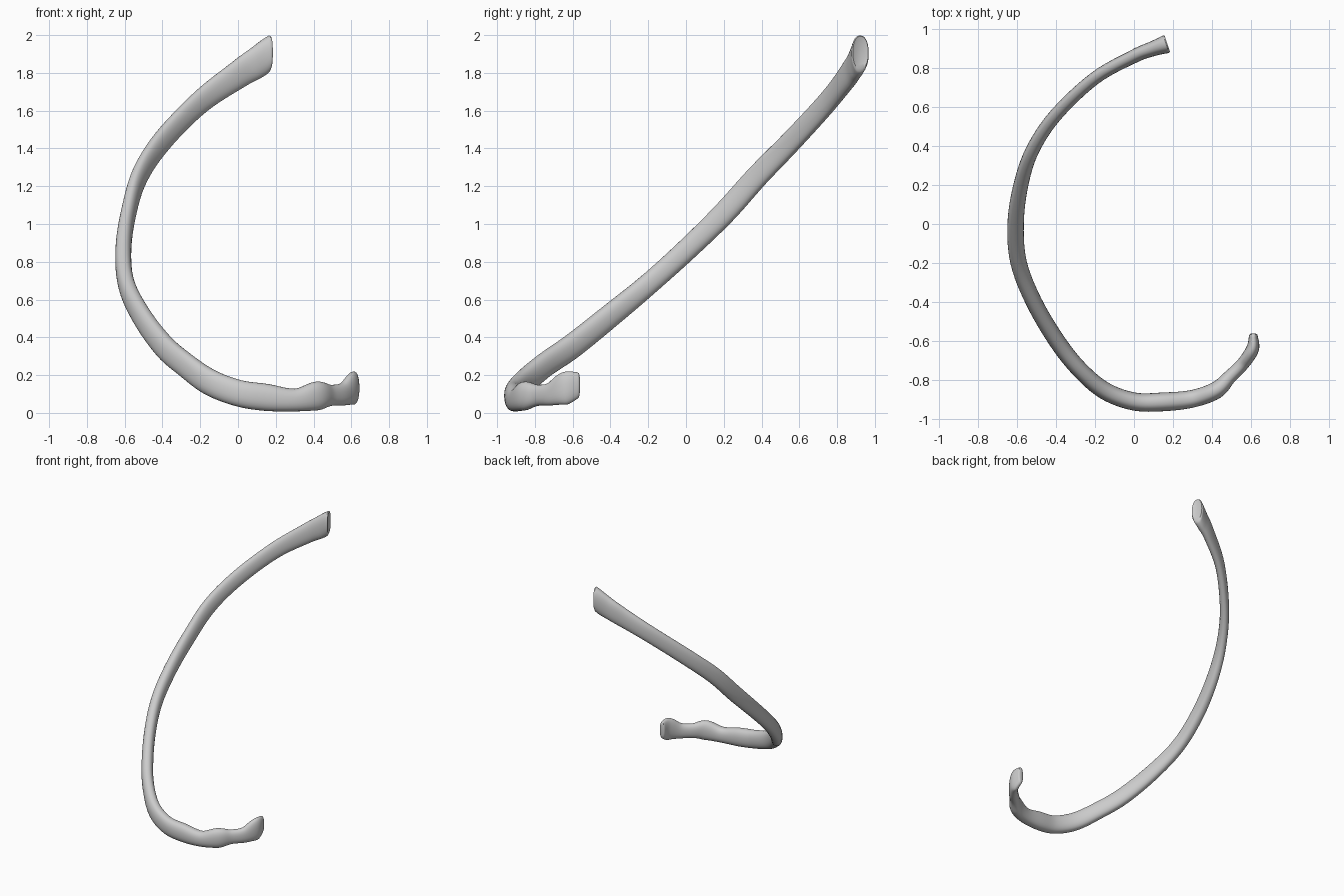
import bpy, bmesh, math
from mathutils import Vector

if "Cube" in bpy.data.objects:
    bpy.data.objects.remove(bpy.data.objects["Cube"])

# Stations along the rib: centre x, y, z, band height, band thickness
S = [
    (0.165, 0.922, 1.903, 0.190, 0.095),
    (0.10, 0.900, 1.855, 0.168, 0.078),
    (0.00, 0.860, 1.79, 0.148, 0.070),
    (-0.20, 0.748, 1.645, 0.125, 0.066),
    (-0.40, 0.560, 1.44, 0.122, 0.068),
    (-0.52, 0.380, 1.255, 0.122, 0.070),
    (-0.58, 0.200, 1.055, 0.122, 0.076),
    (-0.607, 0.00, 0.86, 0.116, 0.084),
    (-0.591, -0.20, 0.68, 0.115, 0.084),
    (-0.513, -0.40, 0.515, 0.125, 0.084),
    (-0.395, -0.60, 0.355, 0.132, 0.086),
    (-0.28, -0.745, 0.255, 0.132, 0.086),
    (-0.15, -0.855, 0.163, 0.138, 0.090),
    (0.00, -0.910, 0.105, 0.140, 0.092),
    (0.15, -0.912, 0.082, 0.143, 0.096),
    (0.30, -0.896, 0.068, 0.120, 0.090),
    (0.42, -0.853, 0.090, 0.152, 0.088),
    (0.49, -0.785, 0.093, 0.112, 0.070),
    (0.56, -0.715, 0.100, 0.122, 0.066),
    (0.608, -0.640, 0.130, 0.172, 0.066),
    (0.612, -0.575, 0.145, 0.140, 0.045),
]
SUB, N = 6, 28
Z = Vector((0, 0, 1))


def catmull(i, t):
    p = [S[max(0, min(len(S) - 1, i + k))] for k in (-1, 0, 1, 2)]
    return [0.5 * (2 * b + (c - a) * t + (2 * a - 5 * b + 4 * c - d) * t * t
                   + (3 * b - a - 3 * c + d) * t ** 3) for a, b, c, d in zip(*p)]


rows = [catmull(i, k / SUB) for i in range(len(S) - 1) for k in range(SUB)] + [list(S[-1])]
pts = [Vector(r[:3]) for r in rows]
last = len(rows) - 1


def spow(v, e):
    return math.copysign(abs(v) ** e, v)


bm = bmesh.new()


def ring(i, scale=1.0, push=0.0):
    # flattened oval cross-section; the two end cuts lean toward vertical
    tan = (pts[min(i + 1, last)] - pts[max(i - 1, 0)]).normalized()
    up = (Z - tan * Z.dot(tan)).normalized()
    side = tan.cross(up)
    near = max(0.0, 1 - min(i, last - i) / 10)
    up = up.lerp(Z, near).normalized()
    h, w = rows[i][3] / 2 * scale, rows[i][4] / 2 * scale
    out = []
    for k in range(N):
        a = 2 * math.pi * k / N
        out.append(bm.verts.new(pts[i] + tan * push + up * h * spow(math.sin(a), 0.9)
                                + side * w * spow(math.cos(a), 0.85)))
    return out


# Body with rounded rims at both ends
rings = [ring(0, 0.6, -0.0), ring(0, 0.9, -0.008)]
rings += [ring(i) for i in range(len(rows))]
rings += [ring(last, 0.9, 0.009), ring(last, 0.6, 0.013)]
for a, b in zip(rings, rings[1:]):
    for k in range(N):
        bm.faces.new((a[k], a[(k + 1) % N], b[(k + 1) % N], b[k]))
bm.faces.new(rings[0])
bm.faces.new(rings[-1])
bmesh.ops.recalc_face_normals(bm, faces=bm.faces)

mesh = bpy.data.meshes.new("rib_bone")
bm.to_mesh(mesh)
bm.free()
rib = bpy.data.objects.new("rib_bone", mesh)
bpy.context.collection.objects.link(rib)
bpy.context.view_layer.objects.active = rib
rib.select_set(True)
bpy.ops.object.shade_smooth_by_angle(angle=math.radians(50))
